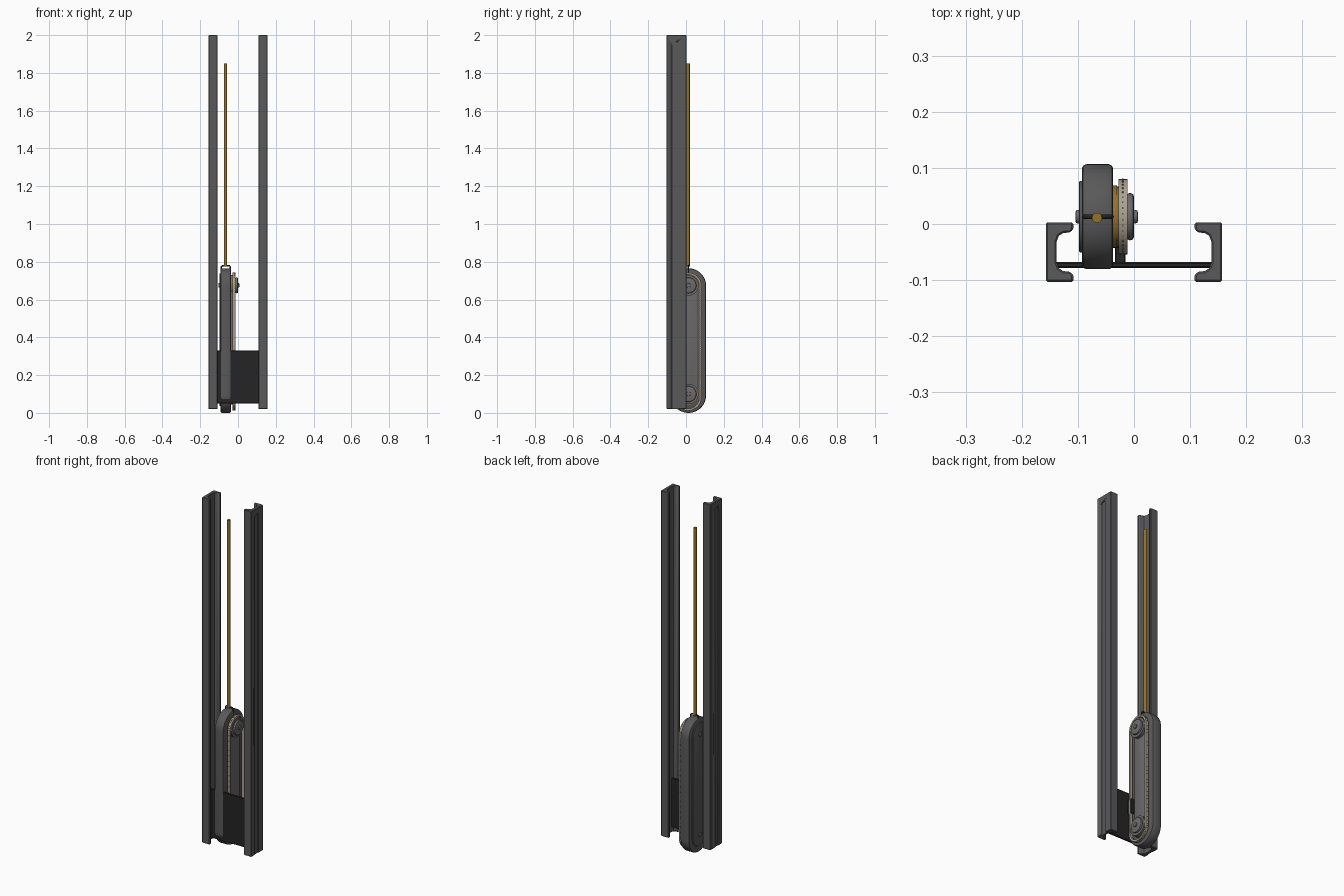
import bpy, bmesh, math
from mathutils import Matrix, Vector

if "Cube" in bpy.data.objects:
    bpy.data.objects.remove(bpy.data.objects["Cube"])


def material(name, rgb):
    m = bpy.data.materials.new(name)
    m.diffuse_color = (*rgb, 1)
    m.use_nodes = True
    m.node_tree.nodes["Principled BSDF"].inputs["Base Color"].default_value = m.diffuse_color
    return m


RAIL = material("rail grey", (0.10, 0.10, 0.105))
HOUSING = material("housing grey", (0.10, 0.10, 0.10))
STEEL = material("hub steel", (0.15, 0.15, 0.15))
BLACK = material("panel black", (0.018, 0.018, 0.018))
BELT = material("belt tan", (0.42, 0.36, 0.28))
GOLD = material("rope gold", (0.30, 0.17, 0.02))
CY = 0.013                      # centre line of the drive in y


def finish(name, bm, mat, bevel=0, segments=2):
    bmesh.ops.recalc_face_normals(bm, faces=bm.faces)
    me = bpy.data.meshes.new(name)
    bm.to_mesh(me)
    bm.free()
    ob = bpy.data.objects.new(name, me)
    bpy.context.collection.objects.link(ob)
    me.materials.append(mat)
    bpy.context.view_layer.objects.active = ob
    bpy.ops.object.select_all(action='DESELECT')
    ob.select_set(True)
    if bevel:
        mod = ob.modifiers.new("bevel", 'BEVEL')
        mod.width, mod.segments = bevel, segments
        mod.limit_method, mod.angle_limit = 'ANGLE', math.radians(40)
        bpy.ops.object.modifier_apply(modifier=mod.name)
    bpy.ops.object.shade_smooth_by_angle(angle=math.radians(35))
    return ob


def prism(name, pts, axis, lo, hi, mat, bevel=0, segments=2):
    """Extrude a 2D outline along x (outline in y,z) or z (outline in x,y)."""
    put = (lambda p, d: (d, p[0], p[1])) if axis == 'x' else (lambda p, d: (p[0], p[1], d))
    bm = bmesh.new()
    face = bm.faces.new([bm.verts.new(put(p, lo)) for p in pts])
    ext = bmesh.ops.extrude_face_region(bm, geom=[face])
    step = Vector(put((0, 0), hi - lo))
    bmesh.ops.translate(bm, vec=step, verts=[v for v in ext['geom'] if isinstance(v, bmesh.types.BMVert)])
    return finish(name, bm, mat, bevel, segments)


def stadium(r, z0, z1, n=20, cy=CY):
    """Upright capsule outline in (y, z) with arc centres at z0 and z1."""
    top = [(cy + r * math.cos(math.pi * i / n), z1 + r * math.sin(math.pi * i / n)) for i in range(n + 1)]
    low = [(cy - r * math.cos(math.pi * i / n), z0 - r * math.sin(math.pi * i / n)) for i in range(n + 1)]
    return top + low


def disc(name, r, z, lo, hi, mat, bevel=0, segments=2, n=32):
    pts = [(CY + r * math.cos(math.tau * i / n), z + r * math.sin(math.tau * i / n)) for i in range(n)]
    return prism(name, pts, 'x', lo, hi, mat, bevel, segments)


def box(name, lo, hi, mat, bevel=0):
    pts = [(lo[0], lo[1]), (hi[0], lo[1]), (hi[0], hi[1]), (lo[0], hi[1])]
    return prism(name, pts, 'z', lo[2], hi[2], mat, bevel, 1)


# Two guide rails: C channels facing inwards, with a round-topped outer groove
PROFILE = [(.157, -.103), (.157, .003), (.108, .003), (.108, -.008), (.113, -.015), (.126, -.016),
           (.134, -.021), (.138, -.032), (.138, -.068), (.134, -.079), (.126, -.084),
           (.113, -.085), (.108, -.092), (.108, -.103)]
for side, label in ((-1, "left"), (1, "right")):
    rail = prism(label + "_rail", [(side * x, y) for x, y in PROFILE], 'z', 0.02, 2.0, RAIL, 0.003, 1)
    cutter = prism("groove_cutter", stadium(0.018, -0.1, 1.947, 12, -0.055), 'x',
                   side * 0.151, side * 0.17, RAIL)
    cutter.hide_render = True
    mod = rail.modifiers.new("groove", 'BOOLEAN')
    mod.operation, mod.object, mod.solver = 'DIFFERENCE', cutter, 'EXACT'
    bpy.context.view_layer.objects.active = rail
    bpy.ops.object.modifier_apply(modifier=mod.name)
    bpy.data.objects.remove(cutter)

# Sliding panel between the rails
box("sliding_panel", (-0.14, -0.078, 0.05), (0.14, -0.068, 0.33), BLACK, 0.002)

# Capsule drive housing with raised side plates
prism("drive_housing", stadium(0.0935, 0.0935, 0.672, 24), 'x', -0.093, -0.037, HOUSING, 0.008)
prism("left_side_plate", stadium(0.064, 0.1, 0.675), 'x', -0.098, -0.09, HOUSING, 0.003)
prism("right_side_plate", stadium(0.046, 0.1, 0.675), 'x', -0.04, -0.029, STEEL, 0.003)

# Pulleys, hubs and bolts at both ends
for z, label in ((0.675, "upper"), (0.10, "lower")):
    disc(label + "_pulley_rim", 0.056, z, -0.037, -0.03, GOLD)
    disc(label + "_pulley", 0.054, z, -0.03, -0.012, STEEL)
    disc(label + "_hub", 0.042, z, -0.014, 0.0, STEEL, 0.006)
    disc(label + "_bolt_head", 0.012, z, -0.002, 0.007, STEEL, 0.004)
    disc(label + "_left_bolt", 0.012, z, -0.104, -0.095, STEEL, 0.003)

# Belt loop: closed band around both pulleys
outer, inner = stadium(0.067, 0.08, 0.675), stadium(0.057, 0.08, 0.675)
bm = bmesh.new()
rings = [[bm.verts.new((x, *p)) for p in pts]
         for x, pts in ((-0.028, outer), (-0.012, outer), (-0.012, inner), (-0.028, inner))]
for a, b in zip(rings, rings[1:] + rings[:1]):
    for i in range(len(a)):
        j = (i + 1) % len(a)
        bm.faces.new((a[i], a[j], b[j], b[i]))
finish("belt_loop", bm, BELT)

# Small dark studs along the belt
bm = bmesh.new()
for i, (y, z) in enumerate(outer):
    y2, z2 = outer[(i + 1) % len(outer)]
    count = max(1, round(math.hypot(y2 - y, z2 - z) / 0.0105))
    for k in range(count):
        t = (k + 0.5) / count
        bmesh.ops.create_cube(bm, size=0.003, matrix=Matrix.Translation(
            (-0.02, y + (y2 - y) * t, z + (z2 - z) * t)))
finish("belt_studs", bm, HOUSING)

# Clamp that ties the belt to the panel
box("belt_clamp", (-0.034, -0.07, 0.20), (-0.015, -0.04, 0.285), BLACK, 0.002)

# Wire shackle on top of the housing
cu = bpy.data.curves.new("shackle", 'CURVE')
cu.dimensions, cu.bevel_depth, cu.bevel_resolution, cu.use_fill_caps = '3D', 0.004, 2, True
path = [(-.088, .74), (-.088, .772), (-.082, .779), (-.046, .779), (-.04, .772), (-.04, .74)]
sp = cu.splines.new('POLY')
sp.points.add(len(path) - 1)
for p, (x, z) in zip(sp.points, path):
    p.co = (x, CY, z, 1)
cu.materials.append(BLACK)
shackle = bpy.data.objects.new("shackle", cu)
bpy.context.collection.objects.link(shackle)

# Lifting rope rising from the shackle
bm = bmesh.new()
bmesh.ops.create_cone(bm, cap_ends=True, segments=12, radius1=0.009, radius2=0.009, depth=1.075,
                      matrix=Matrix.Translation((-0.066, 0.011, 1.3125)))
finish("lifting_rope", bm, GOLD)
